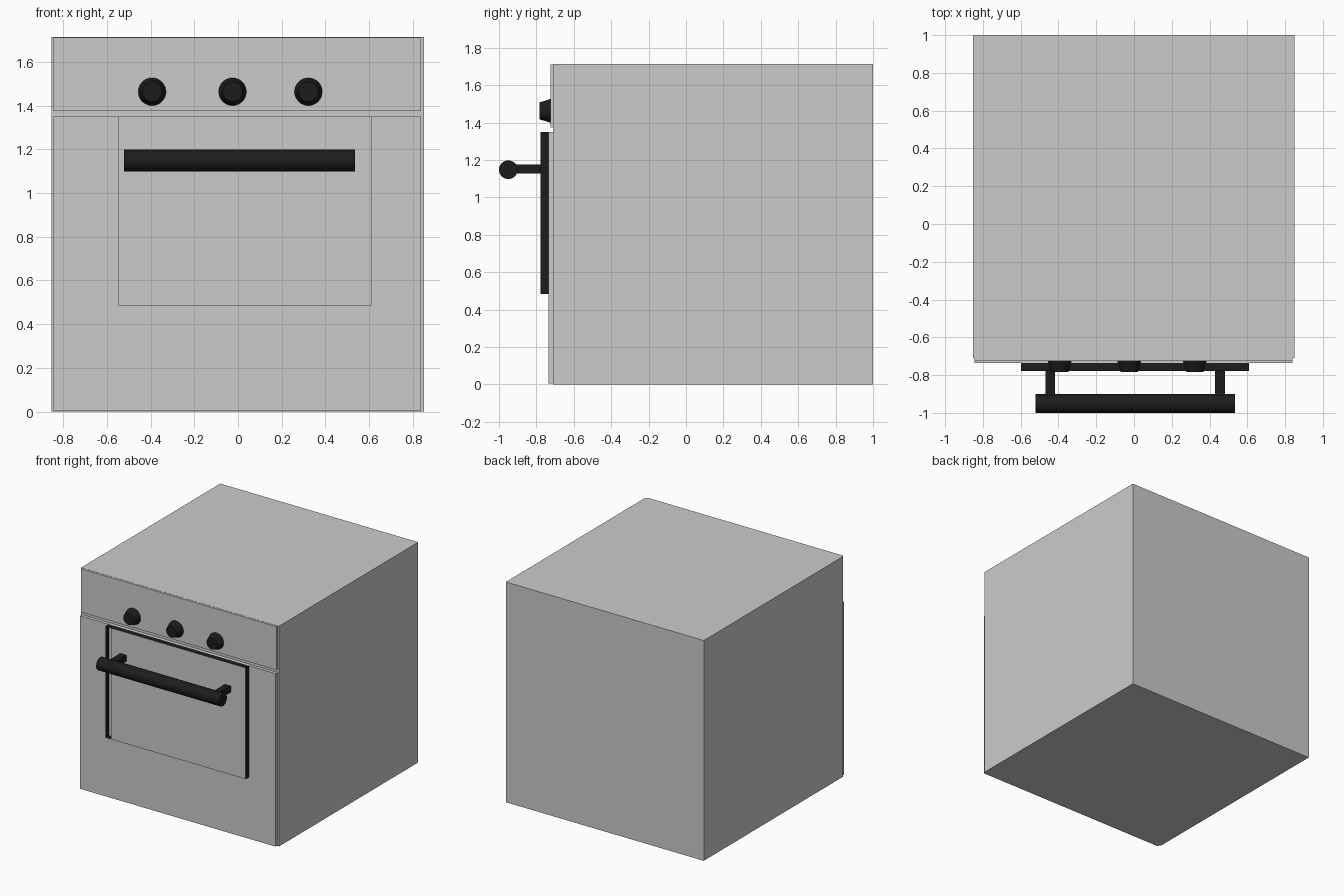
import bpy, bmesh, math
from mathutils import Matrix

if "Cube" in bpy.data.objects:
    bpy.data.objects.remove(bpy.data.objects["Cube"])

black = bpy.data.materials.new("black_enamel")
black.diffuse_color = (0.012, 0.012, 0.012, 1)
black.use_nodes = True
black.node_tree.nodes["Principled BSDF"].inputs["Base Color"].default_value = black.diffuse_color


def box(name, x, y, z, mat=None):
    bm = bmesh.new()
    bmesh.ops.create_cube(bm, size=1)
    size = [b - a for a, b in (x, y, z)]
    mid = [(a + b) / 2 for a, b in (x, y, z)]
    bmesh.ops.transform(bm, matrix=Matrix.Translation(mid) @ Matrix.Diagonal((*size, 1)), verts=bm.verts)
    return finish(bm, name, mat)


def finish(bm, name, mat=None):
    me = bpy.data.meshes.new(name)
    bm.to_mesh(me)
    bm.free()
    ob = bpy.data.objects.new(name, me)
    bpy.context.collection.objects.link(ob)
    if mat:
        me.materials.append(mat)
    return ob


def round_part(name, loc, rot, r1, r2, depth, sides=32):
    bpy.ops.mesh.primitive_cone_add(vertices=sides, radius1=r1, radius2=r2, depth=depth, location=loc, rotation=rot)
    ob = bpy.context.object
    ob.name = name
    ob.data.materials.append(black)
    bpy.ops.object.shade_smooth_by_angle(angle=math.radians(30))
    return ob


# Cabinet, door slab and control panel
box("cabinet", (-0.853, 0.85), (-0.71, 1.0), (0, 1.713))
box("door", (-0.845, 0.838), (-0.735, -0.705), (0.005, 1.35))
box("control_panel", (-0.845, 0.838), (-0.725, -0.705), (1.375, 1.712))

# Window frame: thin black rim, open at the front
frame = box("window_frame", (-0.597, 0.61), (-0.777, -0.735), (0.485, 1.35), black)
bm = bmesh.new()
bm.from_mesh(frame.data)
bm.normal_update()
bmesh.ops.delete(bm, geom=[f for f in bm.faces if abs(f.normal.y) > 0.9], context='FACES')
bm.to_mesh(frame.data)
bm.free()

# Grey window pane, leaving a narrow slot at the left of the rim
bm = bmesh.new()
bm.faces.new([bm.verts.new(p) for p in ((-0.55, -0.777, 0.485), (0.61, -0.777, 0.485),
                                        (0.61, -0.777, 1.35), (-0.55, -0.777, 1.35))])
finish(bm, "window_pane")

# Handle bar with two square brackets
round_part("handle_bar", (0.007, -0.95, 1.148), (0, math.pi / 2, 0), 0.05, 0.05, 1.055)
for side, x in (("left", -0.443), ("right", 0.456)):
    box("handle_bracket_" + side, (x - 0.026, x + 0.026), (-0.94, -0.775), (1.127, 1.175), black)

# Tapered control knobs
for i, x in enumerate((-0.393, -0.025, 0.322)):
    round_part("knob_%d" % (i + 1), (x, -0.753, 1.463), (math.pi / 2, 0, 0), 0.064, 0.045, 0.06)
